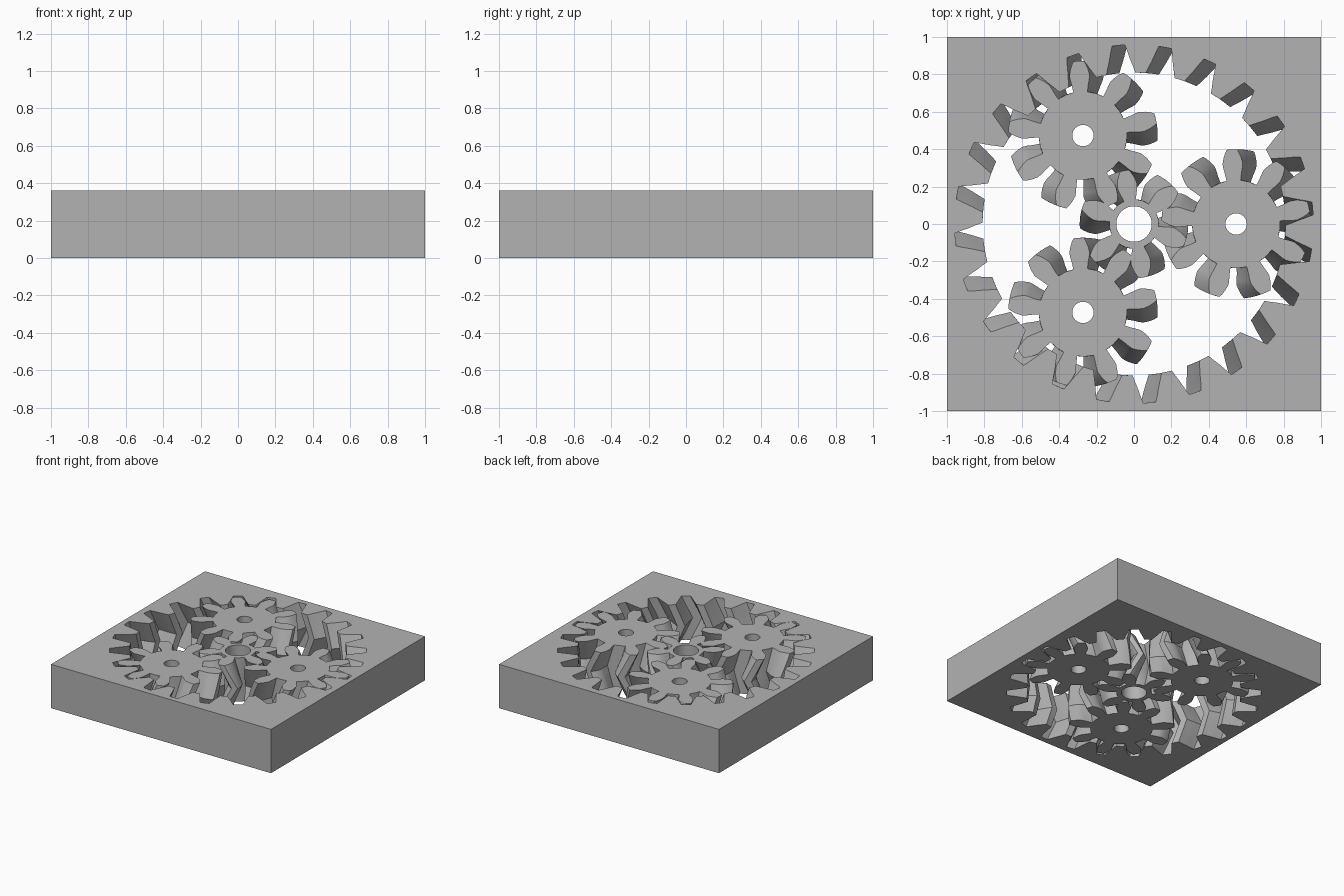
import bpy, bmesh, math

if "Cube" in bpy.data.objects:
    bpy.data.objects.remove(bpy.data.objects["Cube"])

H = 0.36            # thickness of the whole set
STEPS = 10          # layers through the height (even, so one lands mid-height)
ORBIT = 0.546       # distance from centre to each planet axis
PITCH = ORBIT / 15  # half the pitch radius per tooth step

steel = bpy.data.materials.new("plain grey")
steel.diffuse_color = (0.45, 0.45, 0.45, 1)
steel.use_nodes = True
steel.node_tree.nodes["Principled BSDF"].inputs["Base Color"].default_value = steel.diffuse_color


def gear_loop(teeth, flank):
    """Outline of a gear: flank is (offset from pitch radius, half tooth width)."""
    pr = teeth * PITCH * 2 / 2
    pts = []
    for i in range(teeth):
        a = 2 * math.pi * i / teeth
        side = [(pr + d, w / (pr + d)) for d, w in flank]
        pts += [(r, a - t) for r, t in side]
        pts.append((side[-1][0], a))
        pts += [(r, a + t) for r, t in reversed(side)]
        pts.append((side[0][0], a + math.pi / teeth))
    return pts


def circle_loop(radius, n=40):
    return [(radius, 2 * math.pi * i / n) for i in range(n)]


def square_loop():
    return [(math.sqrt(2), math.pi / 4 + i * math.pi / 2) for i in range(4)]


def wall(bm, loop, twist, steps):
    """Stack a loop through the height; the twist reverses at mid-height."""
    rows = []
    for s in range(steps + 1):
        z = H * s / steps
        turn = twist * abs(2 * s / steps - 1)
        rows.append([bm.verts.new((r * math.cos(a + turn), r * math.sin(a + turn), z))
                     for r, a in loop])
    n = len(loop)
    for lo, hi in zip(rows, rows[1:]):
        for i in range(n):
            j = (i + 1) % n
            bm.faces.new((lo[i], lo[j], hi[j], hi[i]))
    return rows[0], rows[-1]


def rim_edges(bm, row):
    return [bm.edges.get((row[i], row[(i + 1) % len(row)])) for i in range(len(row))]


def build(name, toothed, plain, twist, location=(0, 0, 0)):
    """Solid between a twisted toothed wall and a plain straight wall."""
    bm = bmesh.new()
    a = wall(bm, toothed, twist, STEPS)
    b = wall(bm, plain, 0, 1)
    for end in (0, 1):
        bmesh.ops.triangle_fill(bm, use_beauty=True, use_dissolve=False,
                                edges=rim_edges(bm, a[end]) + rim_edges(bm, b[end]))
    bmesh.ops.recalc_face_normals(bm, faces=bm.faces)
    me = bpy.data.meshes.new(name)
    bm.to_mesh(me)
    bm.free()
    me.materials.append(steel)
    ob = bpy.data.objects.new(name, me)
    ob.location = location
    bpy.context.collection.objects.link(ob)
    bpy.ops.object.select_all(action='DESELECT')
    ob.select_set(True)
    bpy.context.view_layer.objects.active = ob
    bpy.ops.object.shade_smooth_by_angle(angle=math.radians(28))


PITCH *= 2  # pitch radius per tooth: sun 6 + planet 9 teeth span the orbit
PITCH /= 2

ring_flank = [(-0.064, 0.078), (-0.03, 0.068), (0, 0.058),
              (0.03, 0.050), (0.06, 0.042), (0.085, 0.034)]
planet_flank = [(-0.092, 0.038), (-0.055, 0.044), (-0.02, 0.052), (0, 0.054),
                (0.03, 0.047), (0.055, 0.037), (0.072, 0.027)]
sun_flank = [(-0.086, 0.032), (-0.055, 0.042), (-0.02, 0.052), (0, 0.054),
             (0.03, 0.046), (0.055, 0.034), (0.072, 0.022)]

# each gear's teeth lean by a third of a tooth from mid-height to each face
def lean(teeth):
    return 2 * math.pi / teeth / 3


# square block with the internal gear cut through it
build("ring_gear_block", gear_loop(24, ring_flank), square_loop(), lean(24))

# central gear, leaning the opposite way
build("sun_gear", gear_loop(6, sun_flank), circle_loop(0.095), -lean(6))

# three planet gears
for k in range(3):
    ang = 2 * math.pi * k / 3
    build(f"planet_gear_{k + 1}", gear_loop(9, planet_flank), circle_loop(0.057, 32),
          lean(9), (ORBIT * math.cos(ang), ORBIT * math.sin(ang), 0))
